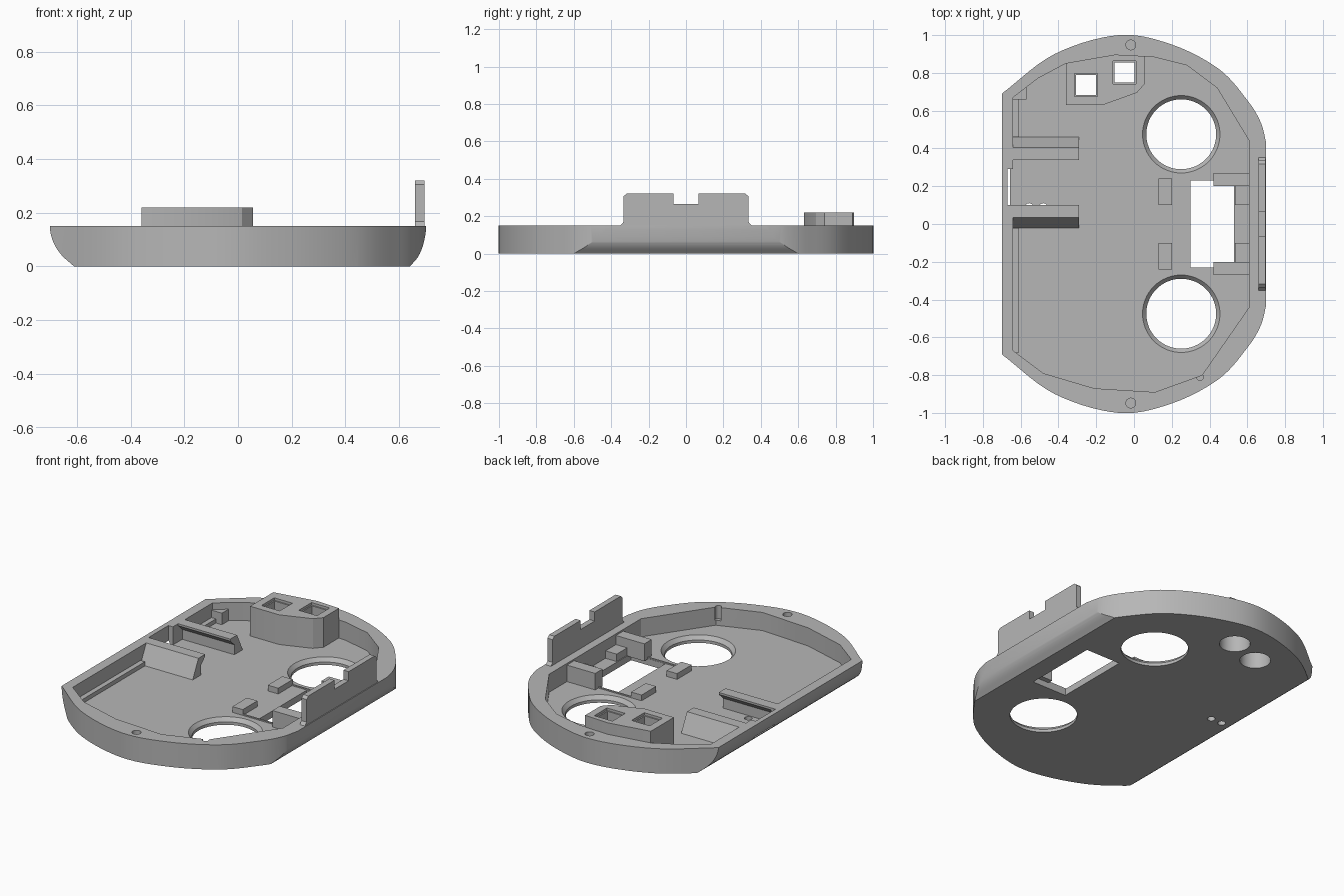
import bpy, bmesh, math
from mathutils import Vector

if "Cube" in bpy.data.objects:
    bpy.data.objects.remove(bpy.data.objects["Cube"])

GREY = (0.47, 0.47, 0.47, 1)
mat = bpy.data.materials.new("plain_grey")
mat.use_nodes = True
mat.diffuse_color = GREY
mat.node_tree.nodes["Principled BSDF"].inputs["Base Color"].default_value = GREY

FLOOR, RIM = 0.04, 0.15
PLACE = {"x": lambda a, b, t: (t, a, b),
         "y": lambda a, b, t: (a, t, b),
         "z": lambda a, b, t: (a, b, t)}


def finish(name, bm):
    bmesh.ops.recalc_face_normals(bm, faces=bm.faces)
    mesh = bpy.data.meshes.new(name)
    bm.to_mesh(mesh)
    bm.free()
    mesh.materials.append(mat)
    ob = bpy.data.objects.new(name, mesh)
    bpy.context.collection.objects.link(ob)
    return ob


def prism(name, pts, axis, lo, hi):
    """Extrude a closed 2D profile along one axis."""
    bm = bmesh.new()
    ends = [[bm.verts.new(PLACE[axis](a, b, t)) for a, b in pts] for t in (lo, hi)]
    bm.faces.new(ends[0])
    bm.faces.new(ends[1])
    n = len(pts)
    for i in range(n):
        j = (i + 1) % n
        bm.faces.new((ends[0][i], ends[0][j], ends[1][j], ends[1][i]))
    return finish(name, bm)


def box(name, x0, x1, y0, y1, z0, z1):
    return prism(name, [(x0, y0), (x1, y0), (x1, y1), (x0, y1)], "z", z0, z1)


def cone(name, x, y, r0, r1, z0, z1, sides=48):
    bm = bmesh.new()
    bmesh.ops.create_cone(bm, cap_ends=True, segments=sides, radius1=r0,
                          radius2=r1, depth=z1 - z0)
    bmesh.ops.translate(bm, verts=bm.verts, vec=(x, y, (z0 + z1) / 2))
    return finish(name, bm)


def boolean(ob, cutters, op="DIFFERENCE"):
    """Bake booleans into the mesh, then discard the cutters."""
    for c in cutters:
        c.hide_render = True
        m = ob.modifiers.new("cut", "BOOLEAN")
        m.operation, m.object, m.solver = op, c, "EXACT"
    dg = bpy.context.evaluated_depsgraph_get()
    mesh = bpy.data.meshes.new_from_object(ob.evaluated_get(dg))
    ob.modifiers.clear()
    ob.data = mesh
    for c in cutters:
        bpy.data.objects.remove(c)


def smooth_path(pts, steps=7):
    """Catmull-Rom curve through the points."""
    p = [Vector(q) for q in pts]
    p = [2 * p[0] - p[1]] + p + [2 * p[-1] - p[-2]]
    out = []
    for i in range(1, len(p) - 2):
        a, b, c, d = p[i - 1:i + 3]
        for s in range(steps):
            t = s / steps
            out.append(0.5 * (2 * b + (c - a) * t + (2 * a - 5 * b + 4 * c - d) * t * t
                              + (3 * b - a - 3 * c + d) * t ** 3))
    return [tuple(v) for v in out] + [tuple(pts[-1])]


# Tray: rounded outline trimmed by the curved side profile
arc = smooth_path([(-0.7, 0.69), (-0.42, 0.9), (-0.08, 1), (0.2, 0.95),
                   (0.45, 0.82), (0.6, 0.655), (0.67, 0.54), (0.7, 0.43)])
outline = arc + [(x, -y) for x, y in reversed(arc)]
tray = prism("tray", outline, "z", 0, RIM)
left_side = smooth_path([(-0.61, 0), (-0.655, 0.04), (-0.683, 0.08), (-0.697, 0.12), (-0.702, 0.16)], 4)
right_side = smooth_path([(0.702, 0.16), (0.698, 0.12), (0.688, 0.075), (0.67, 0.035), (0.64, 0)], 4)
boolean(tray, [prism("side_trim", left_side + right_side, "y", -1.2, 1.2)], "INTERSECT")

# Cavity, openings and pin holes
cavity = [(-0.64, 0.67), (-0.51, 0.77), (-0.36, 0.85), (-0.1, 0.895), (0.1, 0.885),
          (0.28, 0.84), (0.44, 0.72), (0.61, 0.44), (0.61, -0.44), (0.36, -0.8),
          (0.11, -0.89), (-0.21, -0.87), (-0.48, -0.79), (-0.64, -0.67)]
cuts = [prism("cavity_cut", cavity, "z", FLOOR, 0.3),
        box("window_cut", 0.3, 0.53, -0.23, 0.23, -0.1, 0.1),
        box("wall_slot_cut", -0.67, -0.6, 0.1, 0.29, FLOOR + 0.002, 0.3)]
for s in (-1, 1):
    cuts.append(cone("large_hole_cut", 0.25, s * 0.475, 0.185, 0.185, -0.1, 0.1, 64))
    cuts.append(cone("large_hole_bevel_cut", 0.25, s * 0.475, 0.18, 0.212, 0.012, 0.048, 64))
    cuts.append(cone("rim_pin_cut", -0.017, s * 0.948, 0.026, 0.026, 0.07, 0.2, 24))
cuts.append(cone("small_pin_cut", 0.35, -0.81, 0.018, 0.018, 0.07, 0.2, 20))
for x in (-0.555, -0.48):
    cuts.append(cone("floor_pin_cut", x, 0.088, 0.022, 0.022, -0.1, 0.1, 20))

# Twin socket housing: square above, round below
SOCKETS = [(-0.253, 0.735), (-0.05, 0.802)]
housing = prism("socket_housing", [(-0.36, 0.63), (-0.165, 0.63), (0.015, 0.695), (0.055, 0.74),
                                   (0.055, 0.889), (-0.1, 0.897), (-0.36, 0.852)],
                "z", FLOOR - 0.01, 0.22)


def socket_cuts():
    return [cone("socket_round_cut", x, y, 0.085, 0.085, -0.1, 0.1) for x, y in SOCKETS]


boolean(tray, cuts + socket_cuts())
square_cuts = []
for x, y in SOCKETS:
    for h, z in ((0.053, 0.05), (0.061, 0.205)):
        square_cuts.append(box("socket_square_cut", x - h, x + h, y - h, y + h, z, 0.3))
boolean(housing, socket_cuts() + square_cuts)

# Notched latch tab standing on the rim
half = [(0.067, 0.265), (0.067, 0.32), (0.318, 0.32), (0.335, 0.305),
        (0.335, 0.168), (0.352, 0.149), (0.352, 0.13)]
prism("latch_tab", half + [(-y, z) for y, z in reversed(half)], "x", 0.66, 0.695)

# Pair of facing ramped clips
clip = [(-0.02, FLOOR - 0.005), (-0.02, FLOOR), (0.035, RIM), (0.1, RIM), (0.1, 0.138),
        (0.06, 0.1), (0.06, FLOOR - 0.005)]
prism("front_clip", clip, "x", -0.642, -0.29)
prism("back_clip", [(0.44 - y, z) for y, z in clip], "x", -0.642, -0.29)

# Mounts around the rectangular window, mirrored front to back
for s, side in ((-1, "front"), (1, "back")):
    def mount(name, x0, x1, y0, y1, top):
        lo, hi = sorted((s * y0, s * y1))
        box(f"{side}_{name}", x0, x1, lo, hi, FLOOR - 0.005, top)
    mount("small_mount", 0.13, 0.2, 0.1, 0.24, 0.075)
    mount("tall_mount", 0.42, 0.615, 0.2, 0.27, 0.14)
    mount("wall_mount", 0.535, 0.612, 0.1, 0.205, 0.085)
    mount("window_lip", 0.2, 0.42, 0.232, 0.24, 0.047)

# Ledges along the left wall
box("front_ledge", -0.648, -0.61, -0.68, -0.02, FLOOR - 0.002, 0.065)
box("back_ledge", -0.648, -0.61, 0.46, 0.69, FLOOR - 0.002, 0.065)
box("corner_block", -0.645, -0.57, 0.66, 0.725, FLOOR - 0.002, 0.11)

# Smooth the curved walls while keeping edges crisp
bpy.ops.object.select_all(action="DESELECT")
for ob in (tray, housing):
    ob.select_set(True)
bpy.context.view_layer.objects.active = tray
bpy.ops.object.shade_smooth_by_angle(angle=math.radians(25))
